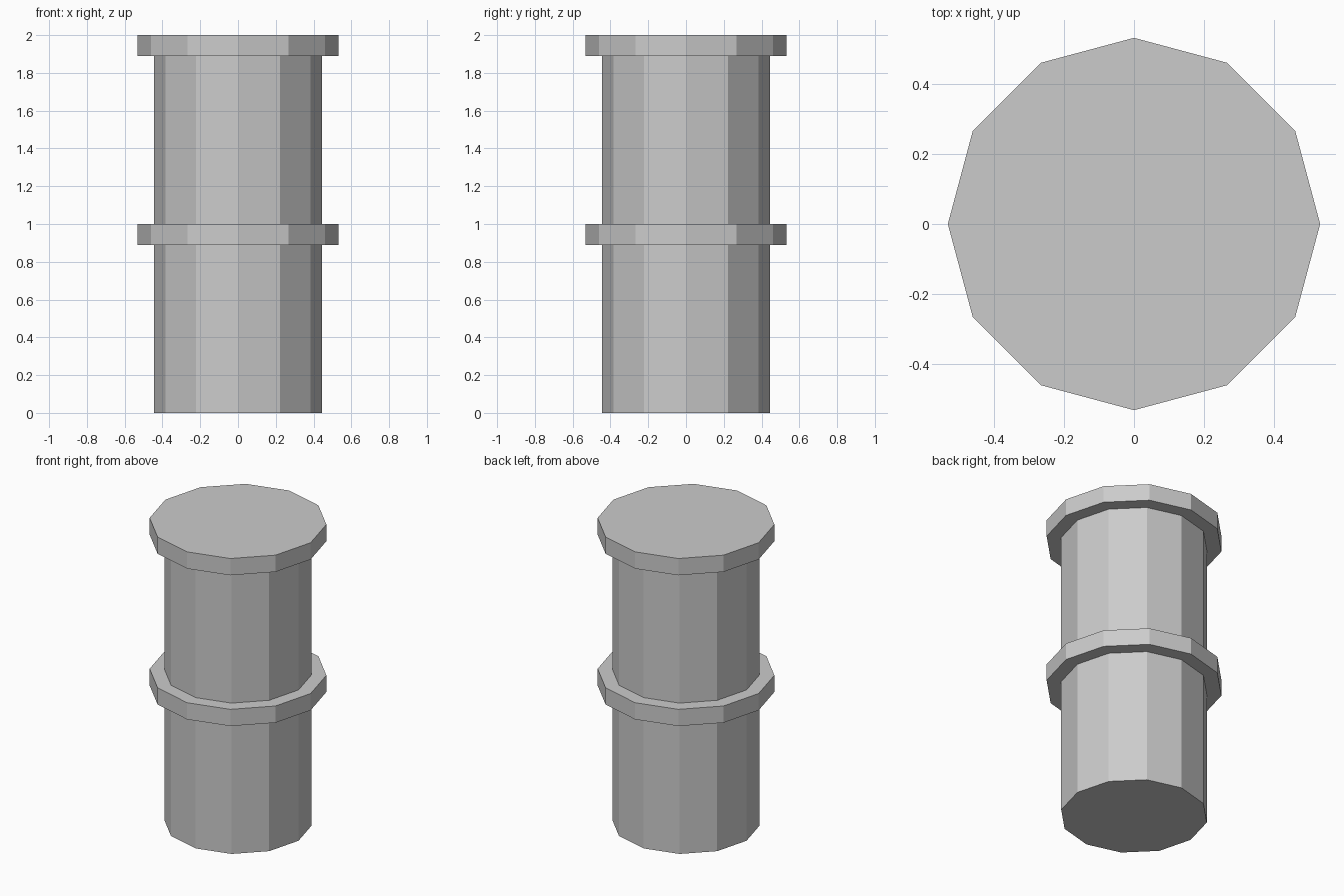
import bpy, bmesh
from math import cos, sin, tau

if "Cube" in bpy.data.objects:
    bpy.data.objects.remove(bpy.data.objects["Cube"])

SIDES = 12
BODY_R, COLLAR_R = 0.444, 0.533
SEGMENT_H, COLLAR_H = 1.0, 0.111


def lathe(name, profile):
    """Closed faceted solid from (radius, z) rings, capped at both ends."""
    bm = bmesh.new()
    rings = [[bm.verts.new((r * cos(tau * i / SIDES), r * sin(tau * i / SIDES), z))
              for i in range(SIDES)] for r, z in profile]
    for a, b in zip(rings, rings[1:]):
        for i in range(SIDES):
            j = (i + 1) % SIDES
            bm.faces.new((a[i], a[j], b[j], b[i]))
    bm.faces.new(rings[0][::-1])
    bm.faces.new(rings[-1])
    bmesh.ops.recalc_face_normals(bm, faces=bm.faces)
    mesh = bpy.data.meshes.new(name)
    bm.to_mesh(mesh)
    bm.free()
    obj = bpy.data.objects.new(name, mesh)
    bpy.context.collection.objects.link(obj)
    return obj


# Two stacked segments, each a straight body topped by a wider collar
profile = []
for k in range(2):
    base, top = k * SEGMENT_H, (k + 1) * SEGMENT_H
    profile += [(BODY_R, base), (BODY_R, top - COLLAR_H),
                (COLLAR_R, top - COLLAR_H), (COLLAR_R, top)]
lathe("collared_pipe", profile)
